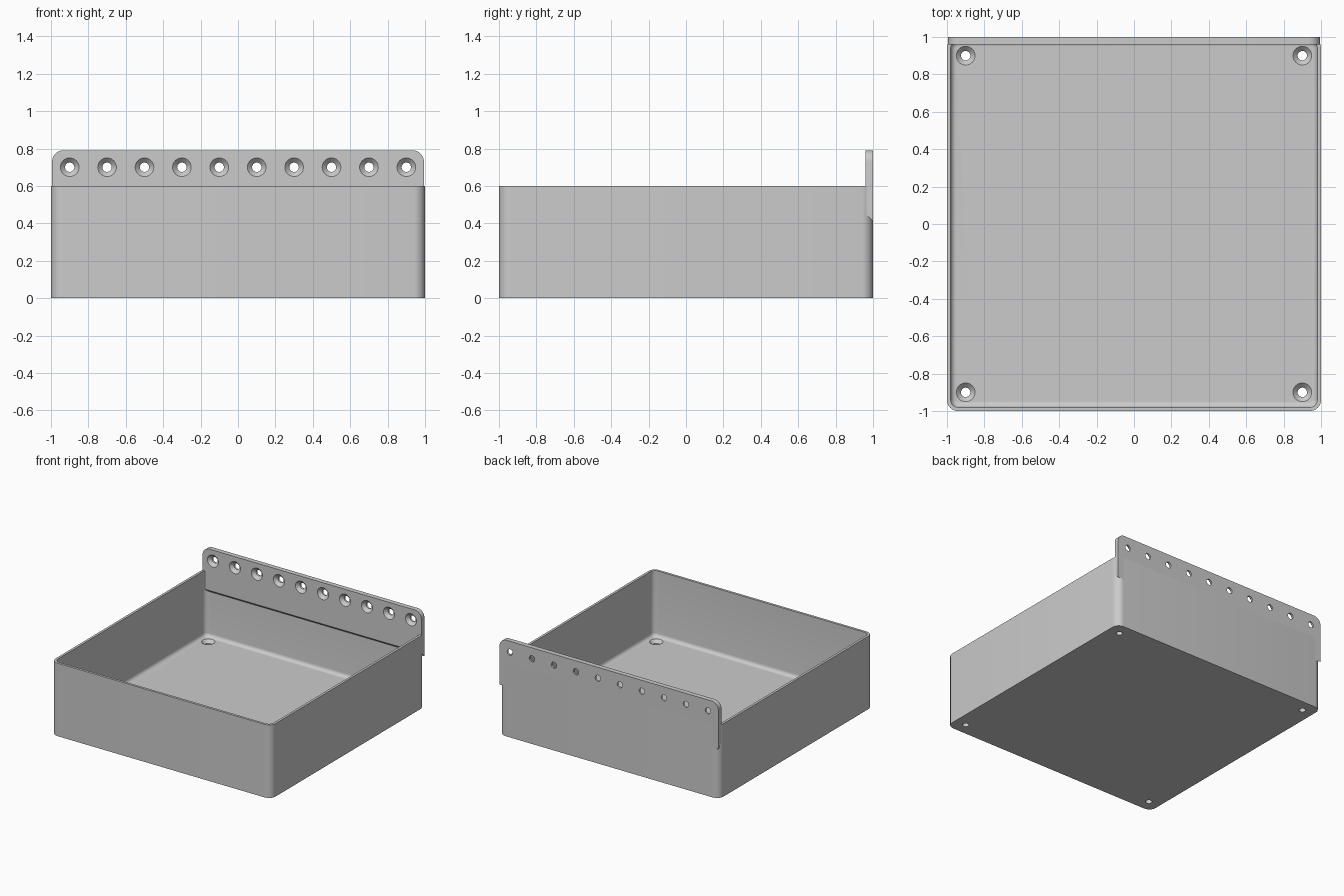
import bpy, bmesh
from math import sin, cos, pi, radians
from mathutils import Matrix, Vector

if "Cube" in bpy.data.objects:
    bpy.data.objects.remove(bpy.data.objects["Cube"])

HEIGHT, WALL, FLOOR = 0.6, 0.02, 0.06
CORNER, FILLET = 0.06, 0.03
PLATE_FRONT, PLATE_TOP, PLATE_BASE, PLATE_HALF = 0.96, 0.79, 0.41, 0.994
HOLE, SINK = 0.025, 0.05

grey = bpy.data.materials.new("grey plastic")
grey.use_nodes = True
colour = (0.6, 0.6, 0.6, 1)
grey.diffuse_color = colour
grey.node_tree.nodes["Principled BSDF"].inputs["Base Color"].default_value = colour


def make_object(name, bm):
    bmesh.ops.recalc_face_normals(bm, faces=bm.faces)
    mesh = bpy.data.meshes.new(name)
    bm.to_mesh(mesh)
    bm.free()
    mesh.materials.append(grey)
    obj = bpy.data.objects.new(name, mesh)
    bpy.context.collection.objects.link(obj)
    return obj


def loft(bm, rings):
    """Skin a stack of equal point rings and cap both ends."""
    loops = [[bm.verts.new(p) for p in ring] for ring in rings]
    for a, b in zip(loops, loops[1:]):
        for i in range(len(a)):
            j = (i + 1) % len(a)
            bm.faces.new((a[i], a[j], b[j], b[i]))
    bm.faces.new(loops[0])
    bm.faces.new(loops[-1])


def rounded_square(inset, z, steps=8):
    half = 1 - inset
    r = CORNER - inset
    points = []
    for k in range(4):
        turn = Matrix.Rotation(k * pi / 2, 3, "Z")
        for s in range(steps + 1):
            a = s / steps * pi / 2
            points.append(turn @ Vector((half - r + r * cos(a), half - r + r * sin(a), z)))
    return points


def countersink(bm, matrix, thickness, sides=32):
    """Screw hole cutter: the wide end is at the local origin, running down -z."""
    profile = [(SINK, 0.02), (SINK, 0), (HOLE, HOLE - SINK), (HOLE, -thickness - 0.02)]
    loft(bm, [[matrix @ Vector((r * cos(2 * pi * i / sides), r * sin(2 * pi * i / sides), z))
               for i in range(sides)] for r, z in profile])


def cut_and_smooth(obj, cutter_bm):
    cutter = make_object(obj.name + "_hole_cutter", cutter_bm)
    cutter.hide_render = True
    mod = obj.modifiers.new("screw holes", "BOOLEAN")
    mod.operation, mod.solver, mod.object = "DIFFERENCE", "EXACT", cutter
    bpy.ops.object.select_all(action="DESELECT")
    bpy.context.view_layer.objects.active = obj
    obj.select_set(True)
    bpy.ops.object.modifier_apply(modifier=mod.name)
    bpy.data.objects.remove(cutter)
    bpy.ops.object.shade_smooth_by_angle(angle=radians(30))


# Open tray: outer wall, rim, inner wall and a filleted floor
bm = bmesh.new()
rings = [rounded_square(0, 0), rounded_square(0, HEIGHT), rounded_square(WALL, HEIGHT)]
for s in range(7):
    a = s / 6 * pi / 2
    rings.append(rounded_square(WALL + FILLET * (1 - cos(a)), FLOOR + FILLET * (1 - sin(a))))
loft(bm, rings)
tray = make_object("tray", bm)

# Countersunk holes in the floor corners
cutters = bmesh.new()
for x in (-0.9, 0.9):
    for y in (-0.9, 0.9):
        countersink(cutters, Matrix.Translation((x, y, FLOOR)), FLOOR)
cut_and_smooth(tray, cutters)

# Mounting plate: rounded top corners, bottom edge sloping back into the wall
outline = [(-PLATE_HALF, PLATE_BASE), (PLATE_HALF, PLATE_BASE)]
for start, side in ((0, 1), (pi / 2, -1)):
    for s in range(9):
        a = start + s / 8 * pi / 2
        outline.append((side * (PLATE_HALF - CORNER) + CORNER * cos(a),
                        PLATE_TOP - CORNER + CORNER * sin(a)))
slope = 1 - PLATE_FRONT
bm = bmesh.new()
loft(bm, [[(x, 1, z) for x, z in outline],
          [(x, PLATE_FRONT, max(z, PLATE_BASE + slope)) for x, z in outline]])
plate = make_object("mounting_plate", bm)

# Row of countersunk holes, wide side to the front
cutters = bmesh.new()
for i in range(10):
    place = Matrix.Translation((-0.9 + 0.2 * i, PLATE_FRONT, 0.7))
    countersink(cutters, place @ Matrix.Rotation(pi / 2, 4, "X"), slope)
cut_and_smooth(plate, cutters)
